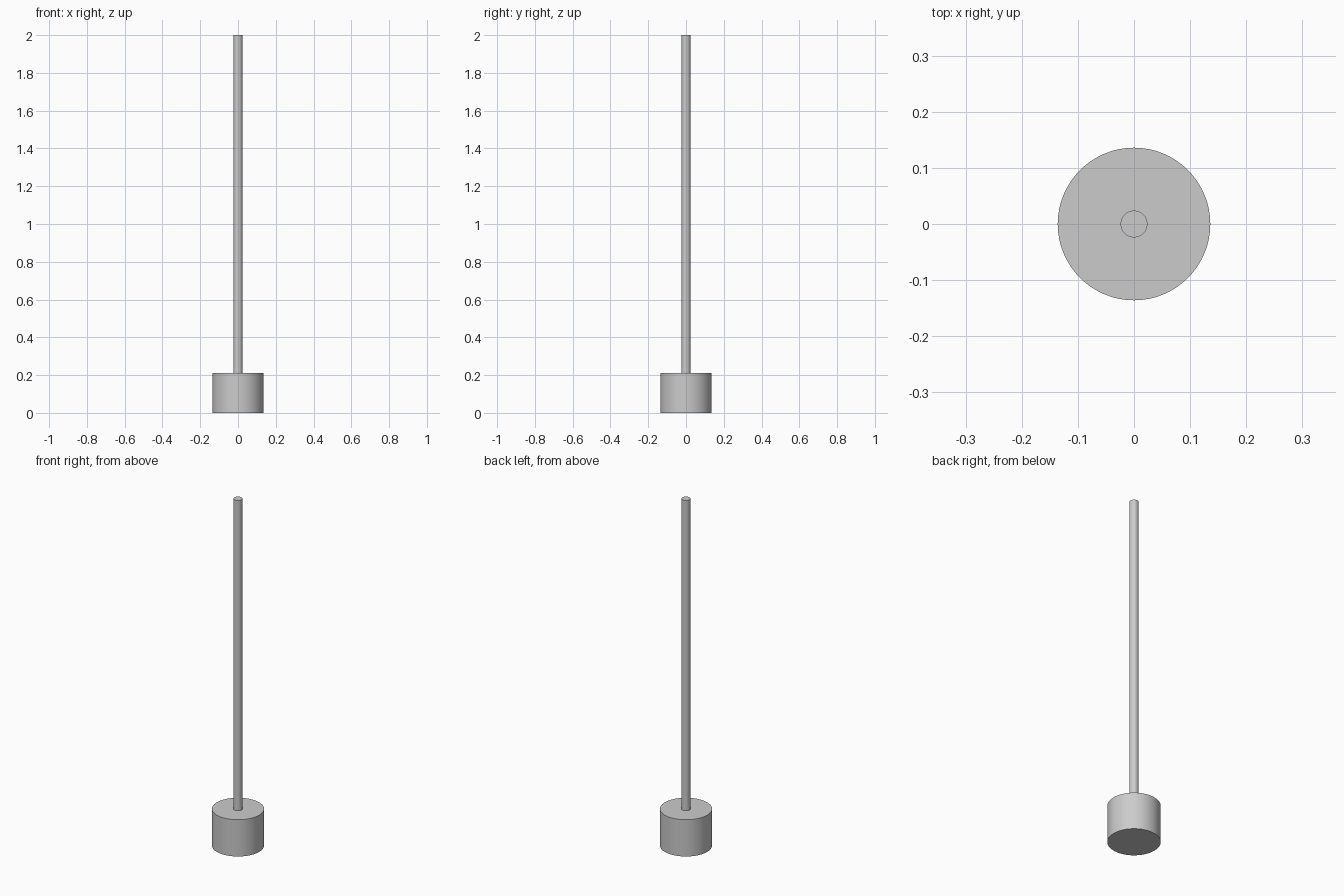
import bpy

if "Cube" in bpy.data.objects:
    bpy.data.objects.remove(bpy.data.objects["Cube"])


def cylinder(name, radius, z0, z1, sides):
    bpy.ops.mesh.primitive_cylinder_add(
        vertices=sides, radius=radius, depth=z1 - z0, location=(0, 0, (z0 + z1) / 2))
    ob = bpy.context.object
    ob.name = name
    bpy.ops.object.shade_smooth_by_angle()
    return ob


# Heavy round base
cylinder("base", 0.136, 0.0, 0.212, 64)

# Slim upright pole standing on the base
cylinder("pole", 0.024, 0.212, 2.0, 32)
